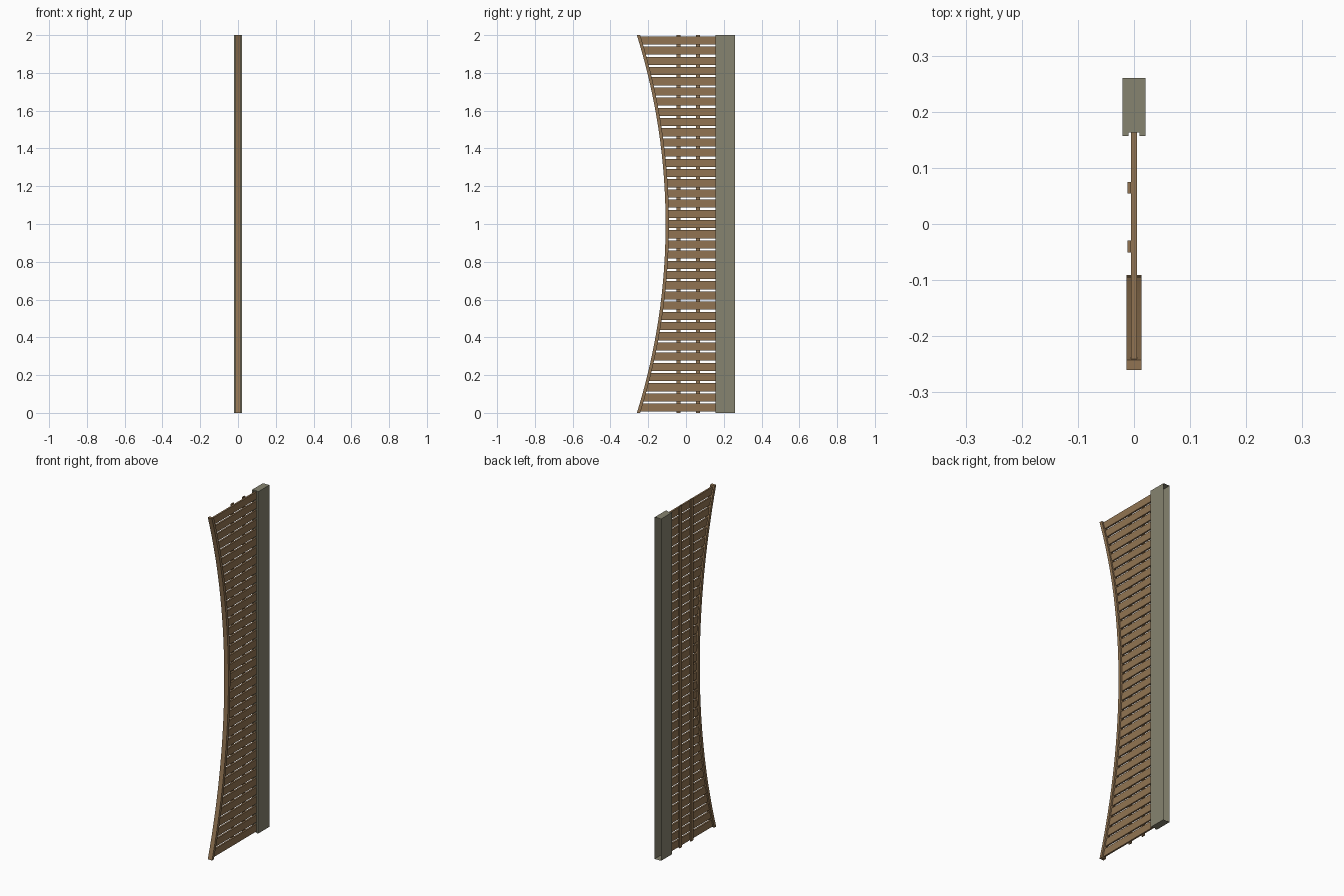
import bpy

if "Cube" in bpy.data.objects:
    bpy.data.objects.remove(bpy.data.objects["Cube"])

def material(name, rgb):
    m = bpy.data.materials.new(name)
    m.diffuse_color = (*rgb, 1)
    m.use_nodes = True
    m.node_tree.nodes["Principled BSDF"].inputs["Base Color"].default_value = m.diffuse_color
    return m

WOOD = material("brown wood", (0.285, 0.175, 0.085))
POST = material("grey green post", (0.24, 0.23, 0.16))

def add_mesh(name, verts, faces, mat):
    me = bpy.data.meshes.new(name)
    me.from_pydata(verts, [], faces)
    me.materials.append(mat)
    ob = bpy.data.objects.new(name, me)
    bpy.context.collection.objects.link(ob)
    return ob

BOX = [(0, 3, 2, 1), (4, 5, 6, 7), (0, 1, 5, 4), (1, 2, 6, 5), (2, 3, 7, 6), (3, 0, 4, 7)]

def box(name, x0, x1, y0, y1, z0, z1, mat):
    v = [(x, y, z) for z in (z0, z1) for x, y in ((x0, y0), (x1, y0), (x1, y1), (x0, y1))]
    return add_mesh(name, v, BOX, mat)

# Curved front edge as a circular arc, sagging 0.152 over the height
SAG = 0.152
R = (1 + SAG ** 2) / (2 * SAG)
def edge_y(z):
    return -0.108 + (R * R - (z - 1) ** 2) ** 0.5 - R

# Post: notched channel, open at the back, capped top and bottom
profile = [(-.0205, .26), (-.0205, .157), (-.01, .157), (-.01, .163),
           (.01, .163), (.01, .157), (.0205, .157), (.0205, .26)]
n = len(profile)
v = [(x, y, z) for z in (0, 2) for x, y in profile]
f = [(i, i + 1, i + 1 + n, i + n) for i in range(n - 1)]
f += [tuple(reversed(range(n))), tuple(range(n, 2 * n))]
add_mesh("post", v, f, POST)

# Horizontal slats with ends cut to follow the curve
v, f = [], []
for i in range(37):
    z0 = 0.0065 + 0.054 * i
    z1 = z0 + 0.0425
    b = len(v)
    for z in (z0, z1):
        y = edge_y(z) + 0.014
        v += [(-.005, y, z), (.005, y, z), (.005, .163, z), (-.005, .163, z)]
    f += [tuple(b + k for k in q) for q in BOX]
add_mesh("slats", v, f, WOOD)

# Two vertical battens on one side
for i, y in enumerate((-0.04, 0.0645)):
    box(f"batten_{i + 1}", -.012, -.005, y - .0105, y + .0105, 0, 2, WOOD)

# Curved trim strip along the front edge
SEG = 32
v, f = [], []
for i in range(SEG + 1):
    z = 2 * i / SEG
    y = edge_y(z)
    v += [(-.0135, y, z), (.0135, y, z), (.0135, y + .0175, z), (-.0135, y + .0175, z)]
for i in range(SEG):
    b = 4 * i
    f += [(b + k, b + (k + 1) % 4, b + 4 + (k + 1) % 4, b + 4 + k) for k in range(4)]
f += [(3, 2, 1, 0), tuple(4 * SEG + k for k in range(4))]
trim = add_mesh("curved_trim", v, f, WOOD)
bpy.context.view_layer.objects.active = trim
trim.select_set(True)
bpy.ops.object.shade_smooth_by_angle()
